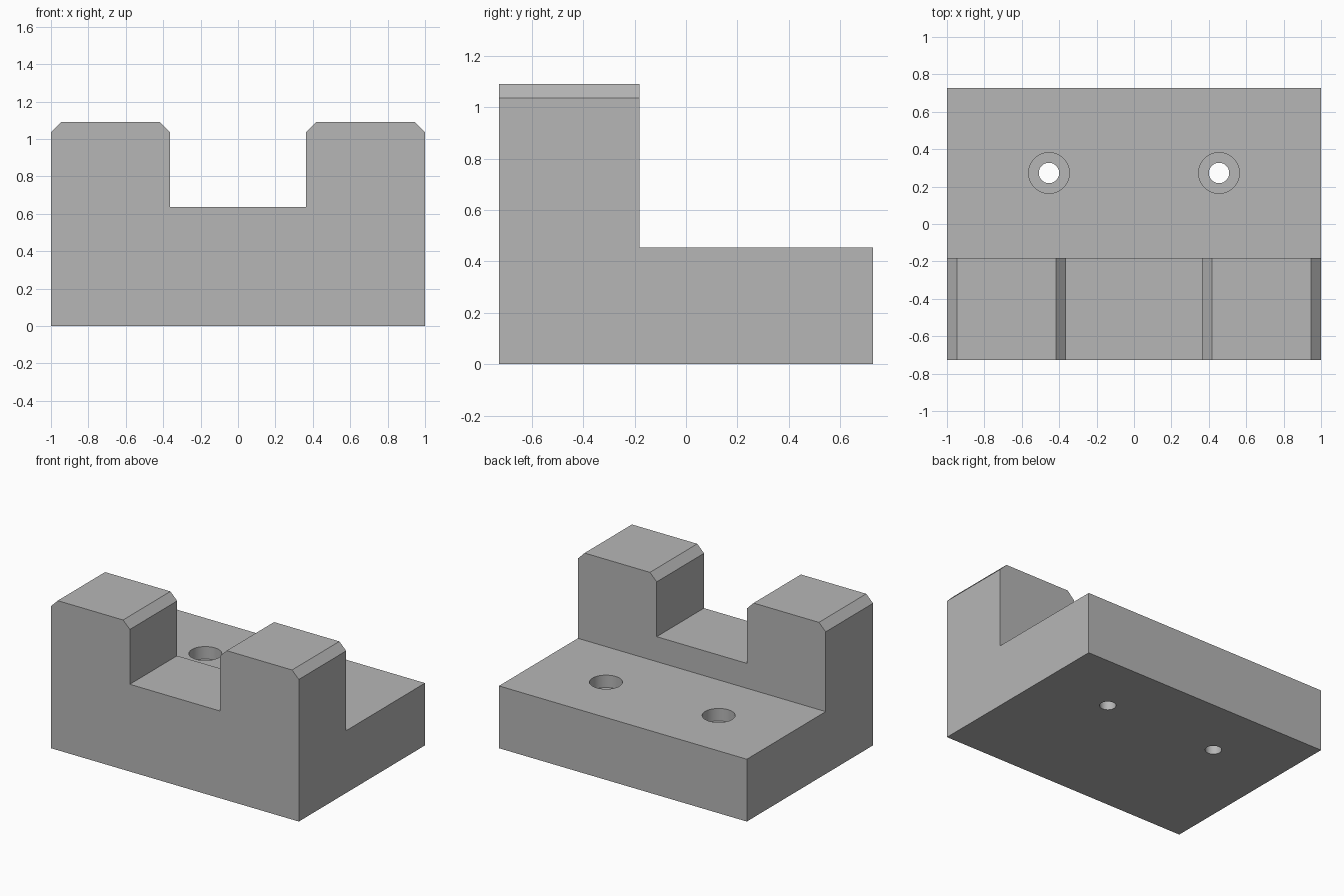
import bpy, bmesh
from math import radians
from mathutils import Matrix, Vector

cube = bpy.data.objects.get("Cube")
if cube:
    bpy.data.objects.remove(cube, do_unlink=True)

U = 1 / 11                      # design unit: the block is 22 units wide
HALF_W, HALF_D = 11 * U, 8 * U
STEP_Y, STEP_Z = -2 * U, 5 * U
TOP, SLOT_Z, SLOT_X, CH = 12 * U, 7 * U, 4 * U, 0.6 * U

grey = bpy.data.materials.new("plain grey")
grey.use_nodes = True
colour = (0.47, 0.47, 0.47, 1)
grey.diffuse_color = colour
grey.node_tree.nodes["Principled BSDF"].inputs["Base Color"].default_value = colour


def make_object(name, bm):
    bmesh.ops.recalc_face_normals(bm, faces=bm.faces)
    mesh = bpy.data.meshes.new(name)
    bm.to_mesh(mesh)
    bm.free()
    mesh.materials.append(grey)
    obj = bpy.data.objects.new(name, mesh)
    bpy.context.collection.objects.link(obj)
    return obj


def cut(target, cutter):
    cutter.hide_render = True
    mod = target.modifiers.new("cut", 'BOOLEAN')
    mod.operation, mod.solver, mod.object = 'DIFFERENCE', 'EXACT', cutter
    bpy.context.view_layer.objects.active = target
    bpy.ops.object.modifier_apply(modifier=mod.name)
    bpy.data.objects.remove(cutter, do_unlink=True)


# Body: notched, chamfered front outline extruded through the depth
half = [(SLOT_X, SLOT_Z), (SLOT_X, TOP - CH), (SLOT_X + CH, TOP),
        (HALF_W - CH, TOP), (HALF_W, TOP - CH), (HALF_W, 0)]
outline = half + [(-x, z) for x, z in reversed(half)]
bm = bmesh.new()
face = bm.faces.new([bm.verts.new((x, -HALF_D, z)) for x, z in outline])
grown = bmesh.ops.extrude_face_region(bm, geom=[face])
bmesh.ops.translate(bm, vec=(0, 2 * HALF_D, 0),
                    verts=[v for v in grown["geom"] if isinstance(v, bmesh.types.BMVert)])
body = make_object("stepped_block", bm)

# Rear step: remove everything above the low ledge
bm = bmesh.new()
bmesh.ops.create_cube(bm, size=1, matrix=Matrix.Translation((0, STEP_Y + 1, STEP_Z + 1))
                      @ Matrix.Diagonal((3, 2, 2, 1)))
cut(body, make_object("step_cutter", bm))

# Counterbored screw holes
for side in (-1, 1):
    for radius, floor in ((0.6 * U, -0.1), (1.2 * U, STEP_Z - U)):
        height = STEP_Z + 0.1 - floor
        bm = bmesh.new()
        bmesh.ops.create_cone(bm, cap_ends=True, segments=48, radius1=radius,
                              radius2=radius, depth=height)
        bmesh.ops.translate(bm, verts=bm.verts,
                            vec=Vector((side * 5 * U, 3 * U, floor + height / 2)))
        cut(body, make_object("hole_cutter", bm))

# Smooth hole walls, crisp block edges
bpy.ops.object.select_all(action='DESELECT')
body.select_set(True)
bpy.context.view_layer.objects.active = body
bpy.ops.object.shade_smooth_by_angle(angle=radians(30))
